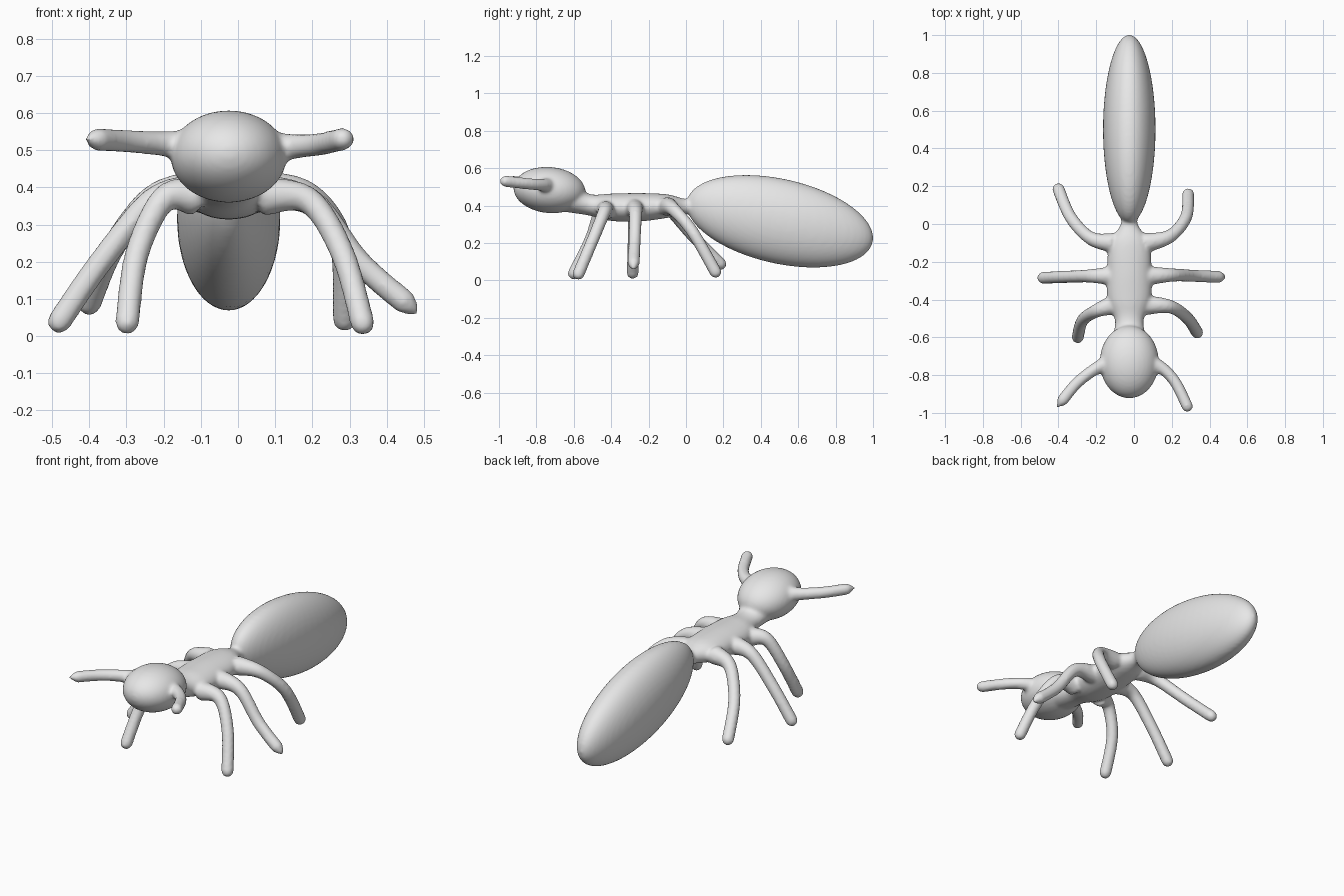
import bpy, bmesh, math
from mathutils import Vector, Matrix, Quaternion

if "Cube" in bpy.data.objects:
    bpy.data.objects.remove(bpy.data.objects["Cube"])

grey = bpy.data.materials.new("plain grey")
grey.use_nodes = True
grey.diffuse_color = (0.8, 0.8, 0.8, 1)
grey.node_tree.nodes["Principled BSDF"].inputs["Base Color"].default_value = (0.8, 0.8, 0.8, 1)

MID = -0.025   # the body's centre line
parts = []


def finish(name, bm):
    """Turn a bmesh into a named body part."""
    bmesh.ops.recalc_face_normals(bm, faces=bm.faces)
    mesh = bpy.data.meshes.new(name)
    bm.to_mesh(mesh)
    bm.free()
    mesh.materials.append(grey)
    obj = bpy.data.objects.new(name, mesh)
    bpy.context.collection.objects.link(obj)
    parts.append(obj)


def blob(name, y, z, size, tilt):
    """Ellipsoid with its front end tilted up."""
    bm = bmesh.new()
    place = (Matrix.Translation((MID, y, z)) @ Matrix.Rotation(-math.radians(tilt), 4, "X")
             @ Matrix.Diagonal((*size, 1)))
    bmesh.ops.create_uvsphere(bm, u_segments=48, v_segments=32, radius=1, matrix=place)
    finish(name, bm)


def spline(points, steps=8):
    """Smooth curve through rows of numbers (Catmull-Rom)."""
    p = [points[0], *points, points[-1]]
    rows = []
    for i in range(1, len(p) - 2):
        for s in range(steps):
            t = s / steps
            rows.append([0.5 * (2 * b + (c - a) * t + (2 * a - 5 * b + 4 * c - d) * t * t
                                + (3 * b - a - 3 * c + d) * t ** 3)
                         for a, b, c, d in zip(*p[i - 1:i + 3])])
    return rows + [list(points[-1])]


def skin(name, rings):
    """Closed tube through a list of rings of points."""
    bm = bmesh.new()
    loops = [[bm.verts.new(co) for co in ring] for ring in rings]
    n = len(loops[0])
    for a, b in zip(loops, loops[1:]):
        for i in range(n):
            j = (i + 1) % n
            bm.faces.new((a[i], a[j], b[j], b[i]))
    bm.faces.new(loops[0])
    bm.faces.new(loops[-1][::-1])
    finish(name, bm)


def loft(name, sections, n=32):
    """Elliptical loft; each section is y, middle z, half width, half height."""
    angles = [k * math.tau / n for k in range(n)]
    skin(name, [[(MID + w * math.cos(a), y, z + h * math.sin(a)) for a in angles]
                for y, z, w, h in spline(sections)])


def limb(name, side, root_y, root_z, bends, r=0.033, pointed=False, n=16):
    """Round limb from the body, flared at the root, with a rounded or pointed tip."""
    points = [(MID + side * 0.09, root_y, root_z), *bends]
    flare = [1.6, 1.1, 1, 1]
    rows = spline([(*p, r * f) for p, f in zip(points, flare)])
    end = Vector(rows[-1][:3])
    way = (end - Vector(rows[-3][:3])).normalized()
    tip = [(0.7, 0.65), (1.5, 0.1)] if pointed else [(0.5, 0.87), (0.85, 0.53), (1, 0.08)]
    rows += [[*(end + way * r * d), r * s] for d, s in tip]
    centres = [Vector(row[:3]) for row in rows]
    across = (centres[1] - centres[0]).orthogonal().normalized()
    old = (centres[1] - centres[0]).normalized()
    rings = []
    for i, c in enumerate(centres):
        along = (centres[min(i + 1, len(centres) - 1)] - centres[max(i - 1, 0)]).normalized()
        across = old.rotation_difference(along) @ across
        old = along
        rings.append([c + Quaternion(along, k * math.tau / n) @ across * rows[i][3]
                      for k in range(n)])
    skin(name, rings)


# Body
blob("head", -0.73, 0.483, (0.156, 0.193, 0.123), 5)
blob("abdomen", 0.502, 0.316, (0.139, 0.51, 0.226), 12.7)
loft("thorax", [(-0.64, 0.45, 0.105, 0.085), (-0.52, 0.405, 0.075, 0.058),
                (-0.4, 0.391, 0.115, 0.073), (-0.25, 0.391, 0.118, 0.076),
                (-0.1, 0.397, 0.105, 0.063), (0, 0.395, 0.045, 0.04),
                (0.08, 0.39, 0.05, 0.05)])

# Antennae
limb("right_antenna", -1, -0.73, 0.51,
     [(-0.2, -0.765, 0.517), (-0.3, -0.84, 0.524), (-0.38, -0.935, 0.529)], 0.031, True)
limb("left_antenna", 1, -0.73, 0.505,
     [(0.15, -0.765, 0.51), (0.22, -0.84, 0.516), (0.282, -0.965, 0.53)], 0.031)

# Legs
limb("right_front_leg", -1, -0.43, 0.375,
     [(-0.2, -0.46, 0.368), (-0.272, -0.51, 0.22), (-0.298, -0.6, 0.037)])
limb("left_front_leg", 1, -0.43, 0.375,
     [(0.19, -0.437, 0.365), (0.28, -0.495, 0.225), (0.335, -0.575, 0.035)])
limb("right_middle_leg", -1, -0.275, 0.385,
     [(-0.23, -0.275, 0.362), (-0.365, -0.28, 0.205), (-0.48, -0.285, 0.04)])
limb("left_middle_leg", 1, -0.275, 0.385,
     [(0.2, -0.27, 0.358), (0.325, -0.275, 0.2), (0.45, -0.28, 0.09)], pointed=True)
limb("right_hind_leg", -1, -0.1, 0.395,
     [(-0.23, -0.075, 0.37), (-0.335, 0.035, 0.24), (-0.4, 0.185, 0.088)])
limb("left_hind_leg", 1, -0.1, 0.395,
     [(0.19, -0.065, 0.378), (0.275, 0.035, 0.26), (0.287, 0.158, 0.045)])

# Fuse the parts into one skin with soft joints
bpy.ops.object.select_all(action="DESELECT")
for part in parts:
    part.select_set(True)
bpy.context.view_layer.objects.active = parts[0]
bpy.ops.object.join()
ant = bpy.context.object
ant.name = "ant_body"
fuse = ant.modifiers.new("fuse", "REMESH")
fuse.mode = "VOXEL"
fuse.voxel_size = 0.01
fuse.use_smooth_shade = True
soft = ant.modifiers.new("soften", "SMOOTH")
soft.factor = 0.5
soft.iterations = 6
